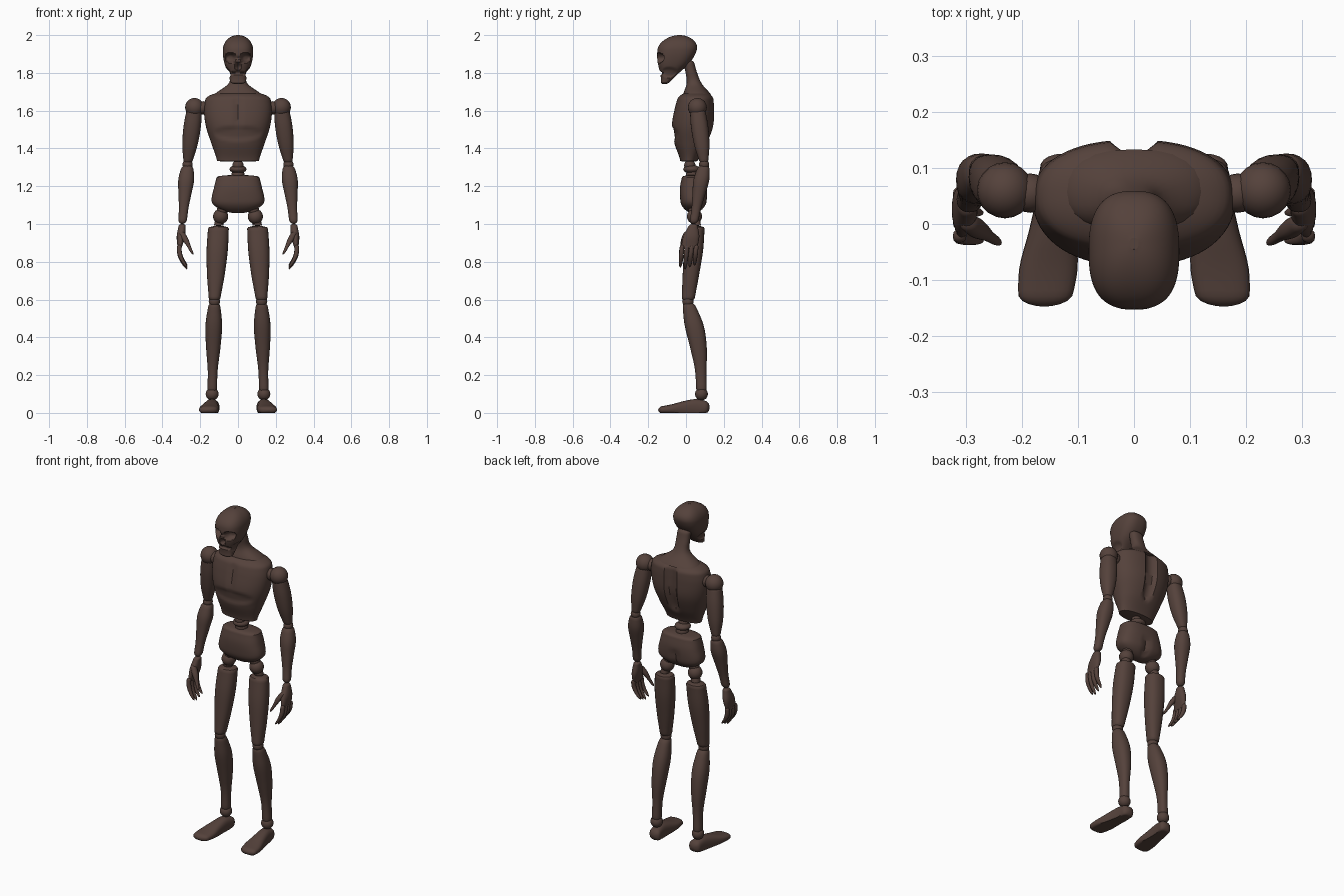
import bpy, bmesh, math
from mathutils import Vector

cube = bpy.data.objects.get("Cube")
if cube:
    bpy.data.objects.remove(cube)

brown = bpy.data.materials.new("dark_brown")
brown.use_nodes = True
colour = (.09, .054, .044, 1)
brown.diffuse_color = colour
brown.node_tree.nodes["Principled BSDF"].inputs["Base Color"].default_value = colour


def finish(name, bm, side):
    """Mirror for the chosen body side, then make a smooth object."""
    for vert in bm.verts:
        vert.co.x *= side
    bmesh.ops.recalc_face_normals(bm, faces=bm.faces)
    mesh = bpy.data.meshes.new(name)
    bm.to_mesh(mesh)
    bm.free()
    obj = bpy.data.objects.new(name, mesh)
    bpy.context.collection.objects.link(obj)
    mesh.materials.append(brown)
    bpy.ops.object.select_all(action='DESELECT')
    obj.select_set(True)
    bpy.context.view_layer.objects.active = obj
    bpy.ops.object.shade_smooth_by_angle(angle=math.radians(40))


def profile(values, t):
    """Smooth curve through evenly spaced values."""
    last = len(values) - 1
    place = t * last
    i = min(int(place), last - 1)
    f = place - i
    before, a, b, after = (values[min(max(i + k, 0), last)] for k in (-1, 0, 1, 2))
    slope_a, slope_b = (b - before) / 2, (after - a) / 2
    ease = f * f * (3 - 2 * f)
    return a + (b - a) * ease + f * (1 - f) * (slope_a * (1 - f) - slope_b * f)


def end_scale(distance, length):
    """Elliptical rounding towards an end of a part."""
    if distance >= length:
        return 1
    return max(math.sqrt(1 - (1 - distance / length) ** 2), .1)


def dented(point, dents):
    """Push the surface near each dent; dents are symmetric left to right."""
    shift = Vector()
    for centre, radius, push in dents:
        offset = Vector((abs(point.x), point.y, point.z)) - Vector(centre)
        near = sum((o / r) ** 2 for o, r in zip(offset, radius))
        if near < 1:
            shift += Vector(push) * (1 - near * near)
    shift.x = math.copysign(1, point.x) * shift.x
    return point + shift


def loft(name, start, end, widths, depths=None, bow=(0, 0, 0), rounding=(.08, .08),
         side=1, power=2.3, sides=24, rings=24, dents=()):
    """Sweep a rounded section from start to end with varying half sizes."""
    start, end = Vector(start), Vector(end)
    lying = abs(end.y - start.y) > abs(end.z - start.z)
    bm = bmesh.new()
    loops = []
    for r in range(rings + 1):
        t = (1 - math.cos(math.pi * r / rings)) / 2
        scale = end_scale(t, rounding[0]) * end_scale(1 - t, rounding[1])
        middle = start.lerp(end, t) + Vector(bow) * math.sin(math.pi * t)
        width = profile(widths, t) * scale
        depth = profile(depths or widths, t) * scale
        loop = []
        for k in range(sides):
            angle = math.tau * k / sides
            u, v = (math.copysign(abs(w) ** (2 / power), w)
                    for w in (math.cos(angle), math.sin(angle)))
            across = Vector((u * width, 0, v * depth) if lying else (u * width, v * depth, 0))
            point = dented(middle + across, dents)
            point.z = max(point.z, 0)
            loop.append(bm.verts.new(point))
        loops.append(loop)
    for low, high in zip(loops, loops[1:]):
        for k in range(sides):
            bm.faces.new((low[k - 1], low[k], high[k], high[k - 1]))
    bm.faces.new(loops[0])
    bm.faces.new(loops[-1])
    finish(name, bm, side)


def ball(name, centre, size, side=1, squash=1):
    bm = bmesh.new()
    bmesh.ops.create_uvsphere(bm, u_segments=20, v_segments=12, radius=size)
    for vert in bm.verts:
        vert.co.z *= squash
        vert.co += Vector(centre)
    finish(name, bm, side)


# Skull with sunken eyes, nose, mouth and cheeks
eye = ((.04, -.14, 1.88), (.03, .06, .026), (0, .04, 0))
nose = ((0, -.15, 1.835), (.015, .05, .02), (0, .03, 0))
mouth = ((0, -.14, 1.8), (.06, .06, .01), (0, .01, 0))
cheek = ((.06, -.09, 1.8), (.03, .05, .03), (-.01, 0, 0))
loft("skull", (0, -.115, 1.74), (0, -.035, 2),
     widths=(.04, .05, .07, .08, .08, .08), depths=(.02, .045, .08, .1, .105, .1),
     bow=(0, .015, 0), rounding=(.05, .3), power=2.6, sides=64, rings=64,
     dents=(eye, nose, mouth, cheek))

# Neck flaring into the shoulders
loft("neck", (0, .06, 1.68), (0, .01, 1.87), widths=(.13, .05, .04, .04),
     depths=(.075, .04, .03, .03), rounding=(.01, .1))

# Rib cage with a spine groove, breastbone groove and chest crease
spine = ((0, .15, 1.55), (.04, .09, .2), (0, -.025, 0))
breastbone = ((0, -.07, 1.6), (.02, .05, .1), (0, .01, 0))
crease = ((0, -.06, 1.48), (.14, .06, .04), (0, .01, 0))
loft("rib_cage", (0, .015, 1.33), (0, .055, 1.705),
     widths=(.11, .14, .17, .18, .165), depths=(.045, .085, .11, .105, .09),
     rounding=(.01, .12), sides=64, rings=48, dents=(spine, breastbone, crease))

# Waist joint
ball("waist_joint_upper", (0, .02, 1.31), .03)
ball("waist_joint_middle", (0, .03, 1.29), .045, squash=.5)
ball("waist_joint_lower", (0, .035, 1.26), .035)

# Pelvis
cleft = ((0, .12, 1.1), (.03, .06, .08), (0, -.015, 0))
loft("pelvis", (0, .04, 1.057), (0, .04, 1.26), widths=(.12, .14, .127, .112),
     depths=(.06, .07, .072, .06), rounding=(.3, .06), power=2.7, sides=48, dents=(cleft,))

# Limb joints, given for the left side
shoulder = (.23, .06, 1.617)
elbow = (.267, .096, 1.315)
wrist = (.295, .04, 1)
knuckles = (.31, .015, .865)
hip = (.092, .045, 1.04)
thigh_top = (.103, .055, .99)
knee = (.125, .01, .59)
ankle = (.137, .082, .1)

for side, word in ((1, "left_"), (-1, "right_")):
    # Shoulder and arm
    ball(word + "shoulder_link", (.185, .055, 1.615), .035, side)
    ball(word + "shoulder", shoulder, .05, side)
    loft(word + "upper_arm", shoulder, elbow, (.04, .046, .04, .022), side=side)
    ball(word + "elbow", elbow, .027, side)
    loft(word + "forearm", elbow, wrist, (.03, .042, .034, .025, .023), side=side)

    # Hand with curled fingers and an inward thumb
    loft(word + "palm", wrist, knuckles, (.018, .022, .01), (.022, .043, .042), side=side)
    for i, finger in enumerate(("index", "middle", "ring", "little")):
        y = -.02 + i * .025
        tip = .76 + .01 * abs(i - 1)
        loft(word + finger + "_finger", (.31, y, .89), (.27, y - .01, tip),
             (.012, .012, .008), bow=(.015, 0, 0), rounding=(.1, .2), side=side, sides=12)
    loft(word + "thumb", (.3, .005, .96), (.238, -.035, .838), (.015, .017, .01, .008),
         rounding=(.1, .2), side=side, sides=12)

    # Hip and thigh
    ball(word + "hip_link", (.082, .042, 1.075), .03, side)
    ball(word + "hip", hip, .04, side)
    loft(word + "hip_pin", hip, thigh_top, (.025, .025), side=side)
    loft(word + "thigh", thigh_top, knee, (.055, .056, .046, .03), (.045, .05, .043, .034),
         rounding=(.03, .05), side=side)

    # Knee and shin
    ball(word + "knee", knee, .03, side)
    loft(word + "shin", knee, ankle, (.03, .044, .038, .026, .026), (.032, .05, .044, .03, .028),
         bow=(0, .02, 0), rounding=(.06, .06), side=side)

    # Ankle and foot
    ball(word + "ankle", ankle, .034, side)
    loft(word + "foot", (.13, .125, .03), (.16, -.147, .015),
         (.035, .035, .042, .052, .047), (.03, .047, .04, .026, .018), side=side, power=2.6)
